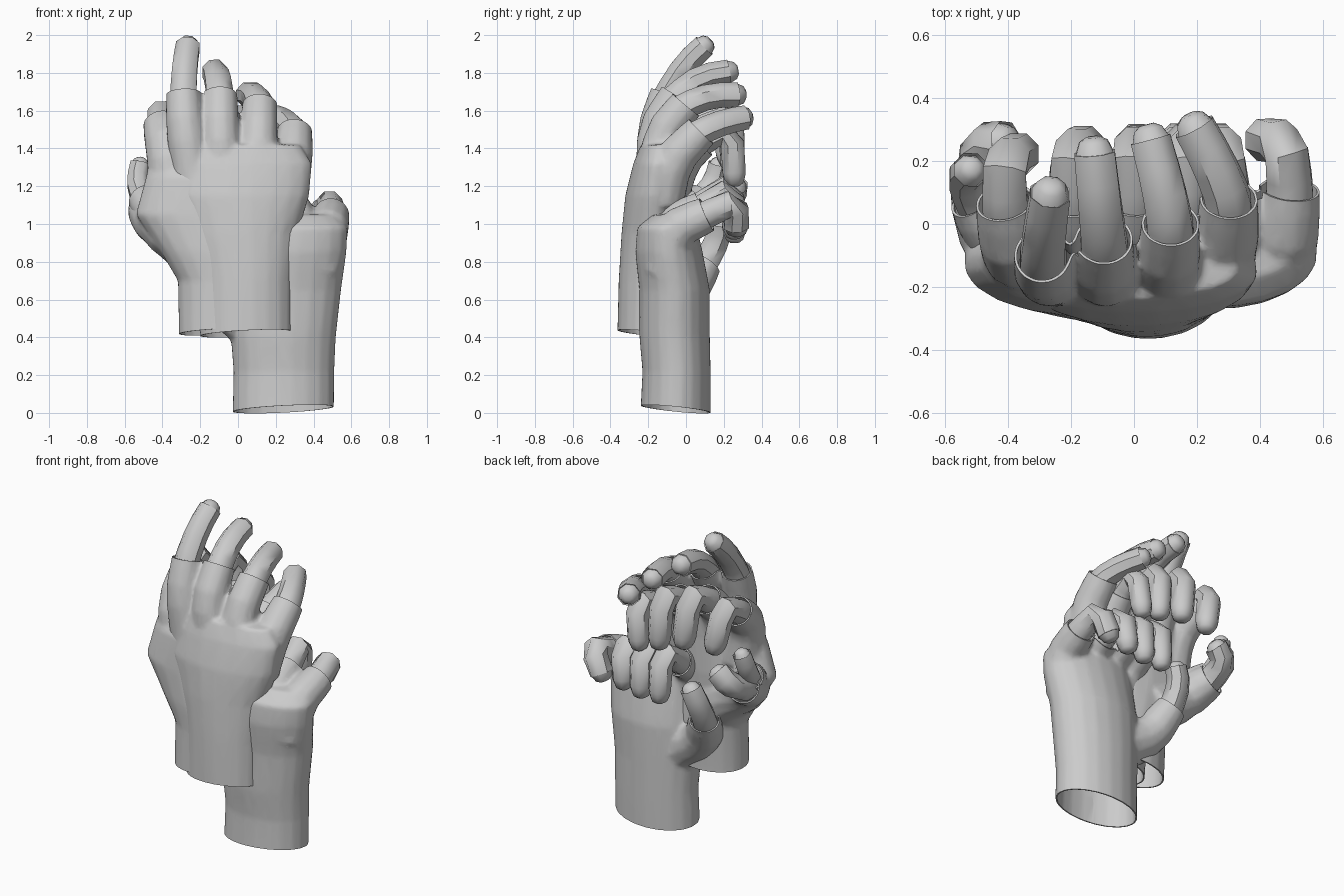
import bpy, bmesh, math
from mathutils import Vector

if "Cube" in bpy.data.objects:
    bpy.data.objects.remove(bpy.data.objects["Cube"])


def smooth_path(pts):
    """Round the corners of a path, keeping both ends."""
    out = [pts[0]]
    for a, b in zip(pts, pts[1:]):
        out += [a.lerp(b, 0.25), a.lerp(b, 0.75)]
    return out + [pts[-1]]


def tube(bm, rings, sides, level=False):
    """Loft closed elliptical rings given as (centre, half width, half depth)."""
    loops = []
    for i, (c, rx, ry) in enumerate(rings):
        t = (rings[min(i + 1, len(rings) - 1)][0] - rings[max(i - 1, 0)][0]).normalized()
        if level:
            t = Vector((0, 0, 1))
        u = Vector((1, 0, 0))
        u = (u - t * u.dot(t)).normalized()
        v = t.cross(u)
        loops.append([bm.verts.new(c + u * rx * math.cos(a) + v * ry * math.sin(a))
                      for a in (2 * math.pi * (k + 0.5) / sides for k in range(sides))])
    for p, q in zip(loops, loops[1:]):
        for k in range(sides):
            n = (k + 1) % sides
            bm.faces.new((p[k], p[n], q[n], q[k]))
    bm.faces.new(loops[-1])
    bm.faces.new(loops[0][::-1])


def finish(bm, name):
    me = bpy.data.meshes.new(name)
    bm.to_mesh(me)
    bm.free()
    ob = bpy.data.objects.new(name, me)
    bpy.context.collection.objects.link(ob)
    return ob


def baked(ob):
    """Mesh of an object with its modifiers applied."""
    deps = bpy.context.evaluated_depsgraph_get()
    return bpy.data.meshes.new_from_object(ob.evaluated_get(deps))


def shade(ob):
    bpy.ops.object.select_all(action='DESELECT')
    ob.select_set(True)
    bpy.context.view_layer.objects.active = ob
    bpy.ops.object.shade_smooth_by_angle(angle=math.radians(45))


def cut(bm, point, normal, reach):
    """Slice open the end of a glove near a point."""
    faces = [f for f in bm.faces if (f.calc_center_median() - point).length < reach]
    geom = set(faces)
    for f in faces:
        geom.update(f.edges)
        geom.update(f.verts)
    bmesh.ops.bisect_plane(bm, geom=list(geom), plane_co=point, plane_no=normal, clear_outer=True)


def hand(label, palm, digits):
    """palm rows: z, cx, cy, rx, ry.  digits: name, sleeve path, bare path, root radius, radius."""
    body = bmesh.new()
    z, cx, cy, rx, ry = palm[0]
    rows = [(z - 0.1, cx, cy, rx, ry)] + palm
    tube(body, [(Vector((x, y, h)), a, b) for h, x, y, a, b in rows], 20, True)
    cuts = [(Vector((cx, cy, z)), Vector((0.05, -0.1, -1)).normalized(), 0.36)]
    for name, sleeve, bare, r0, r in digits:
        # fingerless sleeve, run slightly long and then cut open
        pts = smooth_path([Vector(p) for p in sleeve])
        n = len(pts) - 1
        d = (pts[-1] - pts[-2]).normalized()
        rings = [(p, r0 + (r + 0.012 - r0) * i / n) for i, p in enumerate(pts)]
        rings.append((pts[-1] + d * 0.045, r + 0.012))
        tube(body, [(p, q, q) for p, q in rings], 12)
        cuts.append((pts[-1], d, r * 1.3))
        # bare finger, rounded at the tip
        path = smooth_path([pts[-2], pts[-1]] + [Vector(p) for p in bare])
        d = (path[-1] - path[-2]).normalized()
        m = len(path)
        rings = [(p, r * (1 - 0.2 * i / m)) for i, p in enumerate(path[:-1])]
        rings += [(path[-1] - d * 0.05, r * 0.78), (path[-1] - d * 0.015, r * 0.6), (path[-1], r * 0.3)]
        bm = bmesh.new()
        tube(bm, [(p, q, q) for p, q in rings], 8)
        shade(finish(bm, f"{label}_{name}"))
    # fuse palm and sleeves into one soft skin
    raw = finish(body, f"{label}_body")
    fuse = raw.modifiers.new("fuse", 'REMESH')
    fuse.mode = 'VOXEL'
    fuse.voxel_size = 0.012
    soft = raw.modifiers.new("soften", 'SMOOTH')
    soft.factor, soft.iterations = 0.5, 12
    raw.modifiers.new("simplify", 'DECIMATE').ratio = 0.2
    bm = bmesh.new()
    bm.from_mesh(baked(raw))
    bpy.data.objects.remove(raw)
    for c in cuts:
        cut(bm, *c)
    glove = finish(bm, f"{label}_glove")
    cloth = glove.modifiers.new("cloth", 'SOLIDIFY')
    cloth.thickness, cloth.offset = 0.008, -1
    thick = baked(glove)
    glove.modifiers.clear()
    glove.data = thick
    shade(glove)


# front hand: relaxed, fingers reaching up and back
hand("open_hand", [
    (0.42, 0.045, -0.19, 0.248, 0.175), (0.7, 0.04, -0.18, 0.255, 0.178),
    (0.95, 0.02, -0.175, 0.3, 0.168), (1.15, 0.01, -0.168, 0.37, 0.155),
    (1.32, 0.01, -0.15, 0.385, 0.13), (1.42, -0.01, -0.14, 0.34, 0.1)], [
    ("index", [(-0.24, -0.15, 1.25), (-0.28, -0.16, 1.5), (-0.29, -0.1, 1.69)],
     [(-0.28, 0.0, 1.85), (-0.26, 0.13, 1.975)], 0.115, 0.08),
    ("middle", [(-0.08, -0.16, 1.25), (-0.095, -0.16, 1.5), (-0.095, -0.05, 1.68)],
     [(-0.11, 0.08, 1.78), (-0.13, 0.275, 1.815)], 0.11, 0.082),
    ("ring", [(0.1, -0.15, 1.25), (0.11, -0.125, 1.48), (0.115, 0.0, 1.63)],
     [(0.09, 0.13, 1.68), (0.04, 0.315, 1.685)], 0.11, 0.082),
    ("little", [(0.24, -0.13, 1.12), (0.29, -0.07, 1.34), (0.3, 0.08, 1.49)],
     [(0.25, 0.2, 1.54), (0.17, 0.345, 1.57)], 0.125, 0.082),
    ("thumb", [(-0.18, -0.13, 0.86), (-0.4, -0.07, 1.02), (-0.51, 0.08, 1.14)],
     [(-0.535, 0.15, 1.23), (-0.51, 0.18, 1.35)], 0.17, 0.068)])

# middle hand: just behind, fingers hooked over
hand("hooked_hand", [
    (0.43, -0.07, -0.15, 0.245, 0.175), (0.7, -0.075, -0.14, 0.245, 0.175),
    (0.85, -0.12, -0.14, 0.29, 0.17), (1.05, -0.17, -0.125, 0.375, 0.165),
    (1.25, -0.13, -0.12, 0.36, 0.15), (1.4, -0.12, -0.07, 0.34, 0.1)], [
    ("index", [(-0.33, -0.1, 1.15), (-0.375, -0.08, 1.4), (-0.41, 0.07, 1.53)],
     [(-0.41, 0.2, 1.6), (-0.35, 0.23, 1.3)], 0.14, 0.082),
    ("middle", [(-0.2, -0.09, 1.24), (-0.2, -0.03, 1.46), (-0.2, 0.08, 1.55)],
     [(-0.19, 0.23, 1.63), (-0.15, 0.25, 1.29)], 0.11, 0.084),
    ("ring", [(-0.02, -0.09, 1.24), (-0.01, -0.02, 1.42), (0.0, 0.08, 1.5)],
     [(0.0, 0.24, 1.58), (0.02, 0.25, 1.24)], 0.11, 0.082),
    ("little", [(0.13, -0.09, 1.15), (0.16, -0.02, 1.34), (0.17, 0.08, 1.43)],
     [(0.18, 0.24, 1.5), (0.15, 0.26, 1.2)], 0.11, 0.078),
    ("thumb", [(-0.2, -0.1, 0.86), (-0.43, -0.05, 1.01), (-0.49, 0.12, 1.08)],
     [(-0.48, 0.25, 1.14), (-0.38, 0.26, 1.23)], 0.17, 0.085)])

# rear hand: lower right, fingers curled down toward the palm
hand("curled_hand", [
    (0.02, 0.24, -0.055, 0.27, 0.187), (0.22, 0.243, -0.05, 0.269, 0.182),
    (0.4, 0.24, -0.06, 0.28, 0.188), (0.65, 0.255, -0.06, 0.293, 0.188),
    (0.85, 0.27, -0.09, 0.307, 0.18), (0.98, 0.275, -0.1, 0.307, 0.16),
    (1.05, 0.26, -0.07, 0.26, 0.11)], [
    ("little", [(0.42, -0.1, 0.75), (0.475, -0.07, 0.97), (0.495, 0.11, 1.05)],
     [(0.48, 0.26, 1.12), (0.39, 0.27, 0.94)], 0.13, 0.084),
    ("ring", [(0.31, -0.1, 0.85), (0.31, -0.06, 1.02), (0.3, 0.08, 1.08)],
     [(0.28, 0.24, 1.19), (0.26, 0.26, 0.92)], 0.11, 0.08),
    ("middle", [(0.16, -0.1, 0.85), (0.15, -0.06, 1.02), (0.14, 0.08, 1.1)],
     [(0.14, 0.24, 1.21), (0.14, 0.26, 0.9)], 0.11, 0.08),
    ("index", [(0.04, -0.1, 0.85), (0.01, -0.06, 1.02), (0.0, 0.08, 1.1)],
     [(0.0, 0.24, 1.22), (0.01, 0.26, 0.9)], 0.11, 0.078),
    ("thumb", [(0.05, -0.06, 0.5), (-0.13, -0.01, 0.62), (-0.2, 0.1, 0.79)],
     [(-0.2, 0.17, 0.92), (-0.15, 0.19, 1.04)], 0.15, 0.08)])
